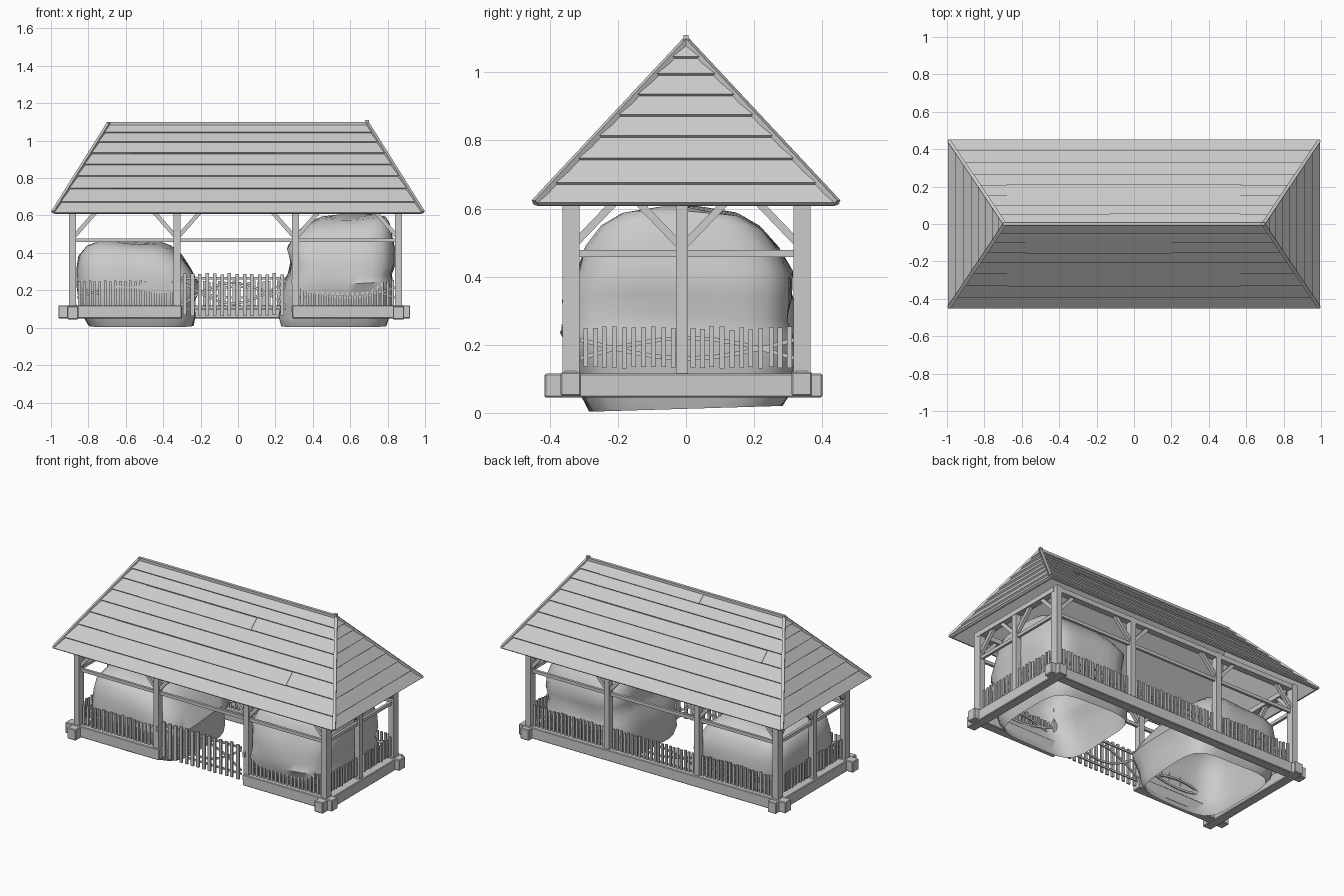
import bpy, bmesh, math, random
from mathutils import Vector, Matrix

random.seed(4)
cube = bpy.data.objects.get("Cube")
if cube:
    bpy.data.objects.remove(cube, do_unlink=True)

grey = bpy.data.materials.new("plain grey")
grey.use_nodes = True
grey.diffuse_color = (0.6, 0.6, 0.6, 1)
grey.node_tree.nodes["Principled BSDF"].inputs["Base Color"].default_value = (0.6, 0.6, 0.6, 1)


def finish(name, bm):
    bmesh.ops.recalc_face_normals(bm, faces=bm.faces[:])
    mesh = bpy.data.meshes.new(name)
    bm.to_mesh(mesh)
    bm.free()
    mesh.materials.append(grey)
    ob = bpy.data.objects.new(name, mesh)
    bpy.context.collection.objects.link(ob)
    return ob


def add_beam(bm, p, q, w, h, bevel=0.0):
    """Square timber from p to q, w wide and h high."""
    p, q = Vector(p), Vector(q)
    d = (q - p).normalized()
    side = d.cross(Vector((0, 0, 1)))
    side = side.normalized() if side.length > 0.01 else Vector((0, 1, 0))
    up = side.cross(d)
    rot = Matrix((side, d, up)).transposed().to_4x4()
    size = Matrix.Diagonal((w, (q - p).length, h, 1))
    made = bmesh.ops.create_cube(bm, size=1, matrix=Matrix.Translation((p + q) / 2) @ rot @ size)
    if bevel:
        edges = {e for v in made["verts"] for e in v.link_edges}
        bmesh.ops.bevel(bm, geom=list(edges), offset=bevel, segments=1, affect="EDGES")


def timber(name, parts, w, h, bevel=0.0):
    bm = bmesh.new()
    for p, q in parts:
        add_beam(bm, p, q, w, h, bevel)
    return finish(name, bm)


ENDS = (-0.884, 0.858)
MID = (-0.326, 0.307)
SIDES = (-0.338, 0.34)
FRONT, BACK = SIDES
Z = 0.085

# Ground sills, left open in front for the gate
timber("back_sill", [((-0.96, BACK, Z), (0.92, BACK, Z))], 0.06, 0.07, 0.004)
timber("front_sills", [((-0.96, FRONT, Z), (-0.3, FRONT, Z)), ((0.29, FRONT, Z), (0.92, FRONT, Z))], 0.06, 0.07, 0.004)
timber("side_sills", [((x, -0.415, 0.08), (x, 0.4, 0.08)) for x in ENDS], 0.06, 0.07, 0.004)
timber("sill_ends", [((x - 0.037, y, Z), (x + 0.037, y, Z)) for x in ENDS for y in SIDES], 0.072, 0.08, 0.02)

# Posts
timber("corner_posts", [((x, y, 0.1), (x, y, 0.64)) for x in ENDS for y in SIDES], 0.05, 0.037)
timber("middle_posts", [((x, y, 0.06), (x, y, 0.64)) for x in MID for y in SIDES], 0.04, 0.036)
timber("end_posts", [((x, -0.012, 0.1), (x, -0.012, 0.63)) for x in ENDS], 0.035, 0.035)

# Top plates and middle rails
for name, z, w, h in (("top_plates", 0.622, 0.04, 0.03), ("middle_rails", 0.468, 0.016, 0.02)):
    timber(name, [((ENDS[0], y, z), (ENDS[1], y, z)) for y in SIDES]
           + [((x, FRONT, z), (x, BACK, z)) for x in ENDS], w, h)

# Diagonal braces under the plates
braces = []
for y in SIDES:
    for x, ways in ((ENDS[0], (1,)), (MID[0], (-1, 1)), (MID[1], (-1, 1)), (ENDS[1], (-1,))):
        braces += [((x + 0.01 * d, y, 0.49), (x + 0.12 * d, y, 0.615)) for d in ways]
for x in ENDS:
    for y, ways in ((FRONT, (1,)), (-0.012, (-1, 1)), (BACK, (-1,))):
        braces += [((x, y + 0.005 * d, 0.49), (x, y + 0.125 * d, 0.615)) for d in ways]
timber("braces", braces, 0.02, 0.022)


def fence(name, a, b, z0, z1, step, width, flip, rails):
    """Picket fence with bowed rails, each given as height and bow."""
    a, b = Vector(a), Vector(b)
    d = (b - a).normalized()
    n = Vector((-d.y, d.x, 0))
    length = (b - a).length
    count = round(length / step)
    bm = bmesh.new()
    for i in range(count):
        c = a + d * ((i + 0.5) * length / count + random.uniform(-0.002, 0.002))
        foot = c + Vector((0, 0, z0 + random.uniform(-0.003, 0.003)))
        top = c + Vector((0, 0, z1 + random.uniform(-0.006, 0.004)))
        add_beam(bm, foot, top, *((0.01, width) if abs(d.x) > 0.5 else (width, 0.01)))
    for low, bow in rails:
        pts = [a + d * length * k / 8 + n * 0.009 * flip
               + Vector((0, 0, low + bow * math.sin(math.pi * k / 8))) for k in range(9)]
        for p, q in zip(pts, pts[1:]):
            add_beam(bm, p, q, 0.008, 0.012)
    return finish(name, bm)


# Fences in every bay, and the taller gate
crossed = ((0.16, 0.06), (0.215, -0.055))
for y, flip, side in ((FRONT, 1, "front"), (BACK, -1, "back")):
    fence(side + "_right_fence", (-0.86, y, 0), (-0.345, y, 0), 0.115, 0.25, 0.027, 0.014, flip, crossed)
    fence(side + "_left_fence", (0.33, y, 0), (0.84, y, 0), 0.115, 0.25, 0.027, 0.014, flip, crossed)
fence("back_middle_fence", (-0.3, BACK, 0), (0.285, BACK, 0), 0.115, 0.25, 0.027, 0.014, -1, crossed)
fence("gate", (-0.305, FRONT, 0), (0.255, FRONT, 0), 0.065, 0.288, 0.04, 0.019, 1,
      ((0.265, 0), (0.1, 0), (0.12, 0.12), (0.25, -0.12)))
for x, flip, side in ((ENDS[0], -1, "right"), (ENDS[1], 1, "left")):
    fence(side + "_end_fence", (x, -0.31, 0), (x, 0.32, 0), 0.133, 0.25, 0.029, 0.014, flip, crossed)
timber("gate_hinges", [((x, FRONT - 0.022, z - 0.015), (x, FRONT - 0.022, z + 0.015))
                       for x in (-0.315, 0.295) for z in (0.1, 0.245)], 0.012, 0.016)


def roof_extent(z, out):
    """Half extents of the hipped roof at a height, pushed outward."""
    t = (z - 0.615) / 0.475
    return 0.985 - 0.295 * t + out, max(0.443 * (1 - t) + out, 0.003)


def ring(bm, z, out):
    ex, ey = roof_extent(z, out)
    return [bm.verts.new((sx * ex, sy * ey, z)) for sx, sy in ((-1, -1), (1, -1), (1, 1), (-1, 1))]


def bridge(bm, a, b):
    n = len(a)
    for i in range(n):
        bm.faces.new((a[i], a[(i + 1) % n], b[(i + 1) % n], b[i]))


# Roof boards: courses stepped square to the slope, with a plain underside
levels = (0.611, 0.67, 0.742, 0.808, 0.87, 0.93, 0.99, 1.04, 1.09)
bm = bmesh.new()
rings = [ring(bm, 1.08, -0.014), ring(bm, 0.608, -0.014)]
for z0, z1 in zip(levels, levels[1:]):
    rings += [ring(bm, z0, 0.0), ring(bm, z0 + 0.006, 0.01), ring(bm, z1, 0.0)]
for a, b in zip(rings, rings[1:] + rings[:1]):
    bridge(bm, a, b)
bmesh.ops.remove_doubles(bm, verts=bm.verts[:], dist=0.0001)
finish("roof_boards", bm)

# Slightly raised boards: x range, course, slope
bm = bmesh.new()
for x0, x1, k, s in ((-0.68, 0.57, 2, -1), (-0.58, 0.2, 5, -1), (-0.68, 0.57, 4, 1), (-0.13, 0.57, 7, 1)):
    lo, hi = levels[k], levels[k + 1]
    ends = []
    for x in (x0, x1):
        ends.append([bm.verts.new((x, s * roof_extent(z, out)[1], z))
                     for z, out in ((lo + 0.006, 0.014), (hi, 0.004), (hi, -0.004), (lo, 0.002))])
    bridge(bm, ends[0], ends[1])
    bm.faces.new(ends[0])
    bm.faces.new(ends[1])
finish("raised_boards", bm)

# Ridge and hip caps
timber("ridge_cap", [((-0.7, 0, 1.09), (0.7, 0, 1.09))], 0.018, 0.022)
timber("hip_caps", [((sx * 0.988, sy * 0.444, 0.618), (sx * 0.69, 0, 1.093))
                    for sx in (-1, 1) for sy in (-1, 1)], 0.018, 0.016)
timber("ridge_peg", [((0.69, 0, 1.08), (0.69, 0, 1.11))], 0.016, 0.02)


def hay(name, sections, phase):
    """Soft hollow heap, open below: z, x min, x max, y min, y max."""
    bm = bmesh.new()
    n, rings = 36, []
    for k, (z, x0, x1, y0, y1) in enumerate(sections):
        loop = []
        for i in range(n):
            a = math.tau * i / n
            c, s = math.cos(a), math.sin(a)
            r = (abs(c) ** 5 + abs(s) ** 5) ** -0.2
            r *= 1 + 0.015 * math.sin(3 * a + phase + k)
            x = (x0 + x1) / 2 + (x1 - x0) / 2 * r * c
            y = (y0 + y1) / 2 + (y1 - y0) / 2 * r * s
            sag = 0.03 * y if k == 0 else 0.01 * math.sin(2 * a + phase)
            loop.append(bm.verts.new((x, y, z + sag)))
        rings.append(loop)
    for a, b in zip(rings, rings[1:]):
        bridge(bm, a, b)
    bm.faces.new(rings[-1])
    ob = finish(name, bm)
    bpy.ops.object.select_all(action="DESELECT")
    ob.select_set(True)
    bpy.context.view_layer.objects.active = ob
    bpy.ops.object.shade_smooth_by_angle(angle=math.radians(50))


# Two heaps of hay
hay("right_hay_heap", [
    (0.012, -0.8, -0.24, -0.28, 0.28), (0.06, -0.83, -0.23, -0.31, 0.3),
    (0.13, -0.85, -0.24, -0.33, 0.31), (0.22, -0.86, -0.2, -0.34, 0.32),
    (0.31, -0.86, -0.25, -0.33, 0.32), (0.38, -0.85, -0.3, -0.31, 0.3),
    (0.43, -0.81, -0.36, -0.27, 0.26), (0.455, -0.74, -0.43, -0.2, 0.19),
    (0.461, -0.64, -0.53, -0.08, 0.07)], 0.6)
hay("left_hay_heap", [
    (0.012, 0.23, 0.79, -0.28, 0.28), (0.06, 0.22, 0.81, -0.31, 0.3),
    (0.17, 0.24, 0.83, -0.33, 0.32), (0.24, 0.25, 0.83, -0.365, 0.31),
    (0.28, 0.27, 0.82, -0.35, 0.3), (0.34, 0.28, 0.84, -0.36, 0.31),
    (0.42, 0.26, 0.835, -0.32, 0.31), (0.49, 0.3, 0.82, -0.3, 0.27),
    (0.55, 0.37, 0.81, -0.25, 0.22), (0.585, 0.45, 0.79, -0.19, 0.16),
    (0.598, 0.56, 0.72, -0.1, 0.07)], 2.1)
